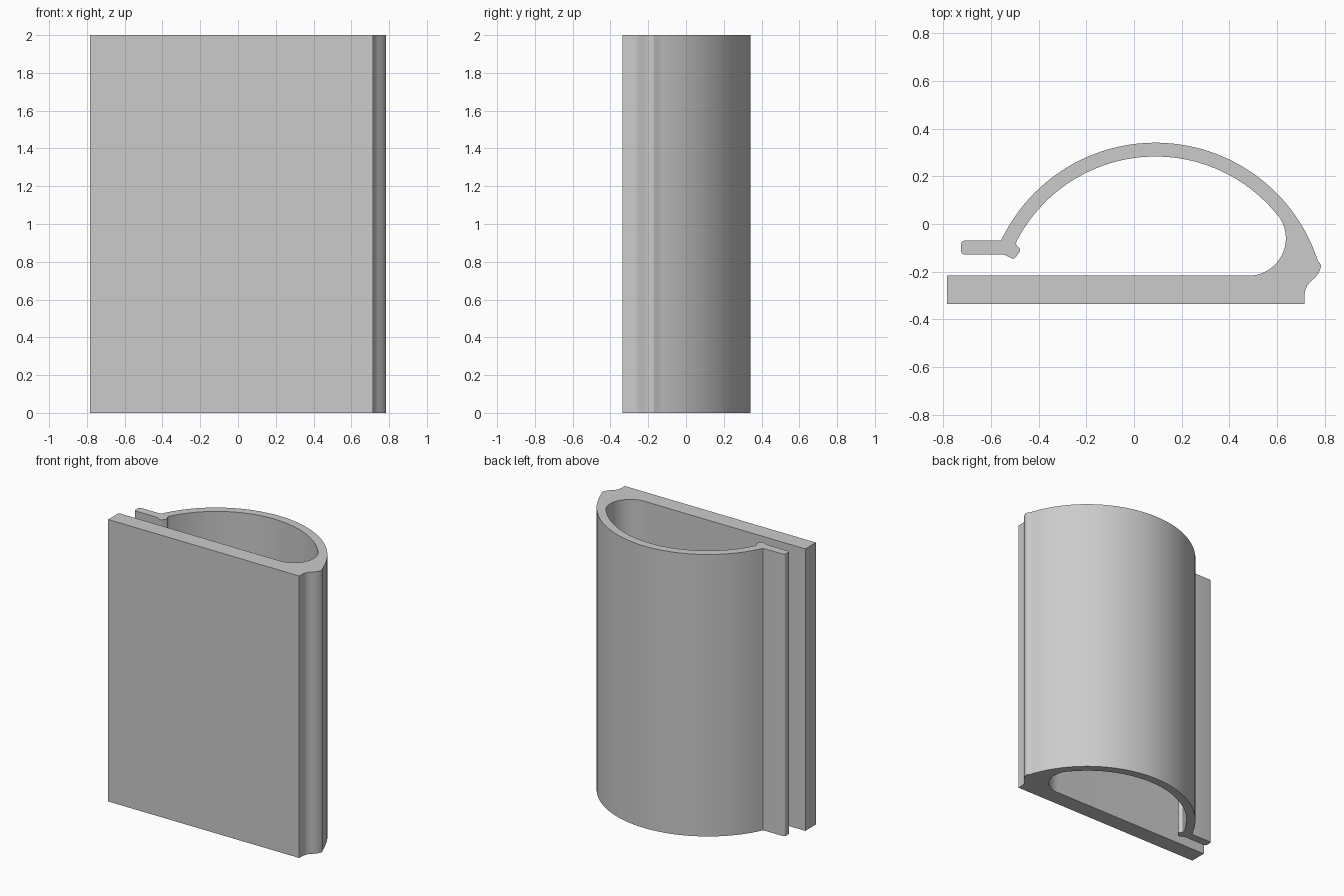
import bpy
import bmesh
from math import cos, sin, radians

HEIGHT = 2.0

old = bpy.data.objects.get("Cube")
if old:
    bpy.data.objects.remove(old, do_unlink=True)


def arc(cx, cy, r, start, end, steps):
    """Points along a circular arc, angles in degrees."""
    angles = [radians(start + (end - start) * i / steps) for i in range(steps + 1)]
    return [(cx + r * cos(a), cy + r * sin(a)) for a in angles]


# Thick flat base plate
base_front = [(-0.784, -0.335), (0.715, -0.335)]
base_back = [(-0.784, -0.217)]

# Concave heel curling out to the rounded nose
heel = [(0.715, -0.295), (0.719, -0.275), (0.728, -0.256), (0.742, -0.241),
        (0.76, -0.224), (0.774, -0.205), (0.782, -0.188), (0.784, -0.176),
        (0.782, -0.168)]

# Curved wall: outer skin, inner skin and the inside fillet
outer_skin = arc(0.09, -0.375, 0.716, 18, 154.7, 56)
inner_skin = arc(0.09, -0.372, 0.655, 152.3, 38.7, 48)
inner_fillet = arc(0.48, -0.06, 0.157, 38.7, -90, 24)[1:]

# Thin lip with rounded end
lip = (arc(-0.711, -0.084, 0.014, 90, 180, 5)
       + arc(-0.711, -0.114, 0.014, 180, 270, 5)
       + [(-0.55, -0.128), (-0.54, -0.13)])

# Small catch bead under the wall's free edge
bead = (arc(-0.508, -0.13, 0.015, 235, 320, 6)
        + arc(-0.491, -0.11, 0.013, -40, 45, 5)
        + [(-0.489, -0.094), (-0.494, -0.086), (-0.494, -0.078)])

profile = (base_front + heel + outer_skin + lip + bead
           + inner_skin + inner_fillet + base_back)

# Extrude the section upright
bm = bmesh.new()
section = bm.faces.new([bm.verts.new((x, y, 0)) for x, y in profile])
result = bmesh.ops.extrude_face_region(bm, geom=[section], use_keep_orig=True)
top = [v for v in result["geom"] if isinstance(v, bmesh.types.BMVert)]
bmesh.ops.translate(bm, verts=top, vec=(0, 0, HEIGHT))
bmesh.ops.recalc_face_normals(bm, faces=bm.faces)
mesh = bpy.data.meshes.new("extruded_seal_strip")
bm.to_mesh(mesh)
bm.free()

strip = bpy.data.objects.new("extruded_seal_strip", mesh)
bpy.context.collection.objects.link(strip)

# Plain grey material
grey = bpy.data.materials.new("plain_grey")
grey.use_nodes = True
colour = (0.6, 0.6, 0.6, 1)
grey.diffuse_color = colour
grey.node_tree.nodes["Principled BSDF"].inputs["Base Color"].default_value = colour
mesh.materials.append(grey)

# Smooth curves with crisp corners
bpy.ops.object.select_all(action='DESELECT')
strip.select_set(True)
bpy.context.view_layer.objects.active = strip
bpy.ops.object.shade_smooth_by_angle(angle=radians(30))
